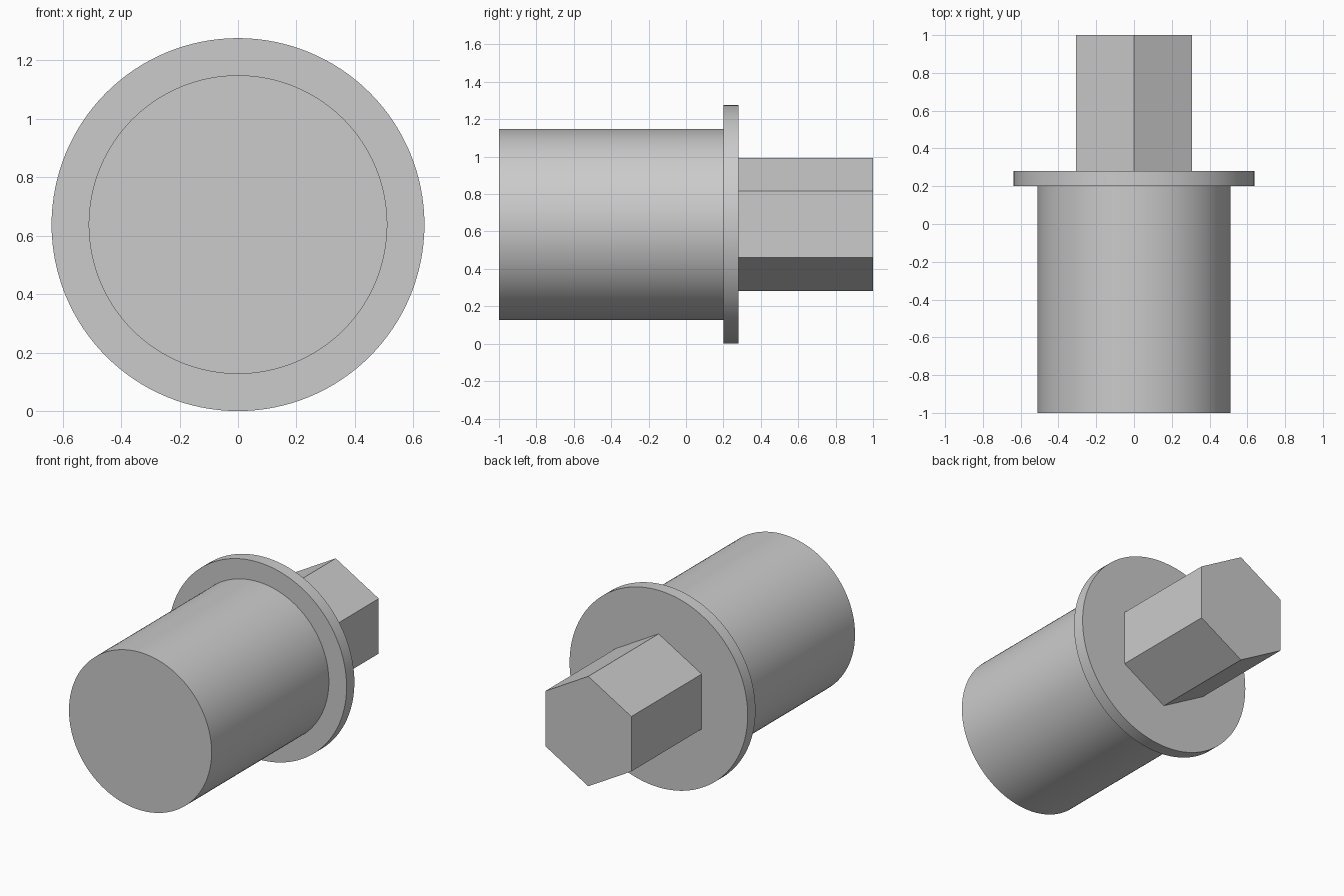
import bpy, math

if "Cube" in bpy.data.objects:
    bpy.data.objects.remove(bpy.data.objects["Cube"])

CENTRE_Z = 0.638

grey = bpy.data.materials.new("light grey")
grey.diffuse_color = (0.6, 0.6, 0.6, 1)
grey.use_nodes = True
grey.node_tree.nodes["Principled BSDF"].inputs["Base Color"].default_value = grey.diffuse_color


def bar(name, sides, radius, y0, y1, smooth):
    """Solid prism or cylinder lying along y from y0 to y1."""
    # rotation about x keeps the first vertex pointing straight up
    bpy.ops.mesh.primitive_cylinder_add(
        vertices=sides, radius=radius, depth=y1 - y0,
        location=(0, (y0 + y1) / 2, CENTRE_Z),
        rotation=(math.pi / 2, 0, 0))
    obj = bpy.context.object
    obj.name = name
    obj.data.materials.append(grey)
    if smooth:
        bpy.ops.object.shade_smooth_by_angle(angle=math.radians(30))
    return obj


# Round main body, front end closed
bar("body", 128, 0.511, -1.0, 0.2, True)
# Thin wider collar
bar("flange", 128, 0.638, 0.2, 0.28, True)
# Hexagonal drive stub, points up and down
bar("hex_shaft", 6, 0.356, 0.28, 1.0, False)
